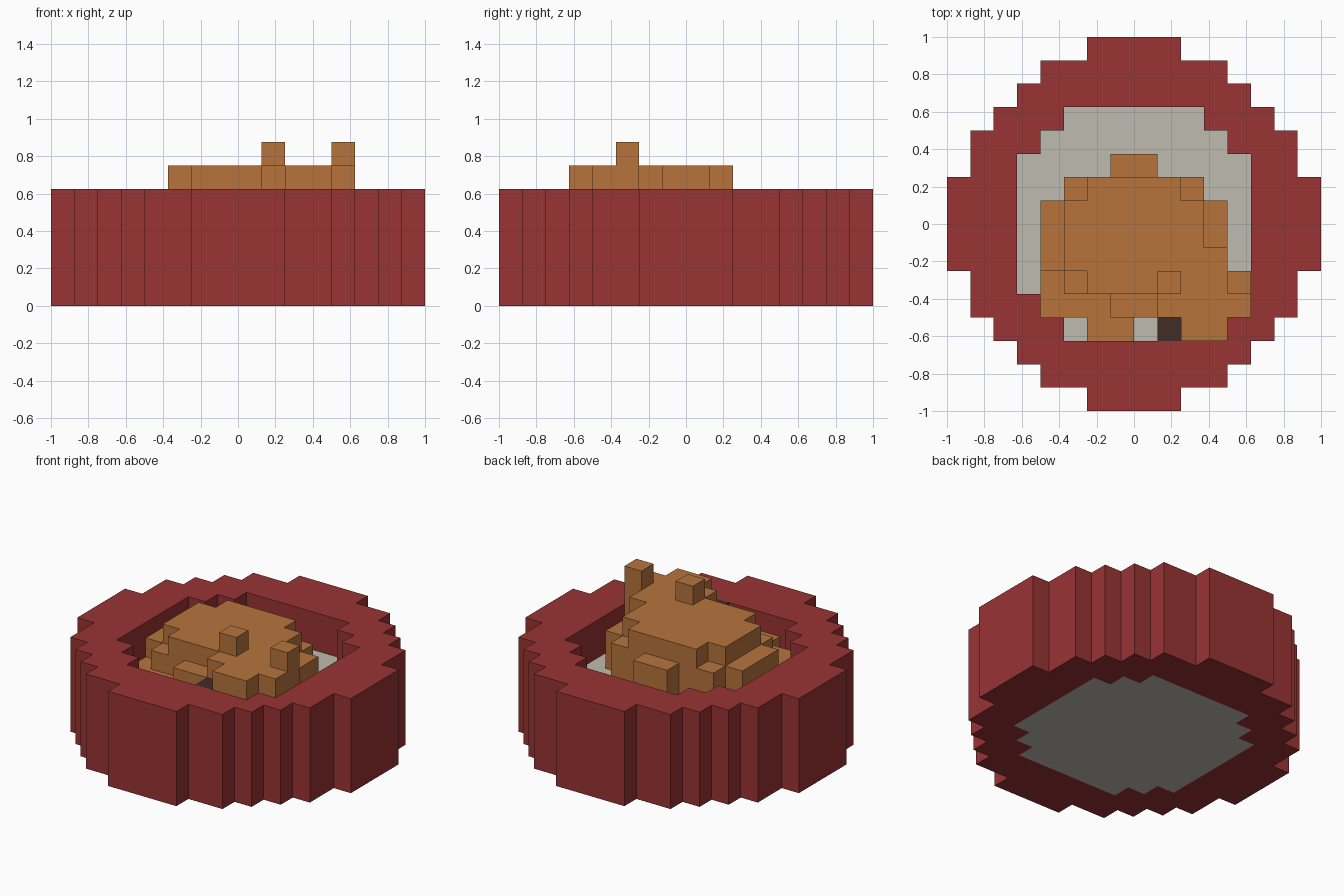
import bpy, bmesh

U = 0.125  # size of one block

cube = bpy.data.objects.get("Cube")
if cube:
    bpy.data.objects.remove(cube, do_unlink=True)


def material(name, rgb):
    m = bpy.data.materials.new(name)
    m.use_nodes = True
    color = (*rgb, 1)
    m.diffuse_color = color
    m.node_tree.nodes["Principled BSDF"].inputs["Base Color"].default_value = color
    return m


RED = material("bed_red", (0.319, 0.033, 0.034))
GREY = material("cushion_grey", (0.52, 0.50, 0.44))
FUR = material("fur_orange", (0.47, 0.175, 0.045))
DARK = material("nose_dark", (0.055, 0.027, 0.018))


def slab(name, loops, z0, z1, mat):
    """Extrude one outline, or an outline with a hole, given in blocks."""
    bm = bmesh.new()
    for loop in loops:
        vs = [bm.verts.new((x * U, y * U, z0 * U)) for x, y in loop]
        for a, b in zip(vs, vs[1:] + vs[:1]):
            bm.edges.new((a, b))
    bmesh.ops.triangle_fill(bm, edges=bm.edges[:], use_beauty=True)
    geo = bmesh.ops.extrude_face_region(bm, geom=bm.faces[:], use_keep_orig=True)
    top = [g for g in geo["geom"] if isinstance(g, bmesh.types.BMVert)]
    bmesh.ops.translate(bm, verts=top, vec=(0, 0, (z1 - z0) * U))
    bmesh.ops.recalc_face_normals(bm, faces=bm.faces[:])
    mesh = bpy.data.meshes.new(name)
    bm.to_mesh(mesh)
    bm.free()
    mesh.materials.append(mat)
    obj = bpy.data.objects.new(name, mesh)
    bpy.context.collection.objects.link(obj)
    return obj


def rect(x0, y0, x1, y1):
    return [(x0, y0), (x1, y0), (x1, y1), (x0, y1)]


def four_way(q):
    """Mirror a quarter outline, running from +x to +y, into a full loop."""
    half = q + [(-x, y) for x, y in reversed(q)]
    return half + [(-x, -y) for x, y in half]


# Round pet bed
rim = four_way([(8, 2), (7, 2), (7, 4), (6, 4), (6, 5), (5, 5),
                (5, 6), (4, 6), (4, 7), (2, 7), (2, 8)])
opening = four_way([(5, 3), (4, 3), (4, 4), (3, 4), (3, 5)])
slab("bed_rim", [rim, opening], 0, 5, RED)
slab("bed_cushion", [opening], 0, 3, GREY)

# Sleeping animal: torso and head
slab("torso", [[(-2, -3), (3, -3), (3, 1), (2, 1), (2, 2), (-2, 2),
                (-2, 1), (-3, 1), (-3, -2), (-2, -2)]], 3, 6, FUR)
slab("head", [[(1, -4), (2, -4), (2, -5), (4, -5), (4, -4), (5, -4),
               (5, -2), (4, -2), (4, -1), (3, -1), (3, -3), (1, -3)]], 3, 6, FUR)
for name, x in (("right_ear", 1), ("left_ear", 4)):
    slab(name, [rect(x, -3, x + 1, -2)], 6, 7, FUR)
slab("nose", [rect(1, -5, 2, -4)], 3, 5, DARK)

# Lower rounding blocks around the torso
for name, box in (("right_flank", (-4, -2, -3, 1)),
                  ("left_flank", (3, -1, 4, 1)),
                  ("rump", (-1, 2, 1, 3)),
                  ("back_right_corner", (-3, 1, -2, 2)),
                  ("back_left_corner", (2, 1, 3, 2)),
                  ("front_right_corner", (-3, -3, -2, -2)),
                  ("front_leg", (-1, -4, 1, -3))):
    slab(name, [rect(*box)], 3, 5, FUR)

# Curled tail and paw resting on the cushion
slab("tail_and_paw", [[(-4, -4), (-2, -4), (-2, -5), (0, -5), (0, -4), (-1, -4),
                       (-1, -3), (-3, -3), (-3, -2), (-4, -2)]], 3, 4, FUR)
